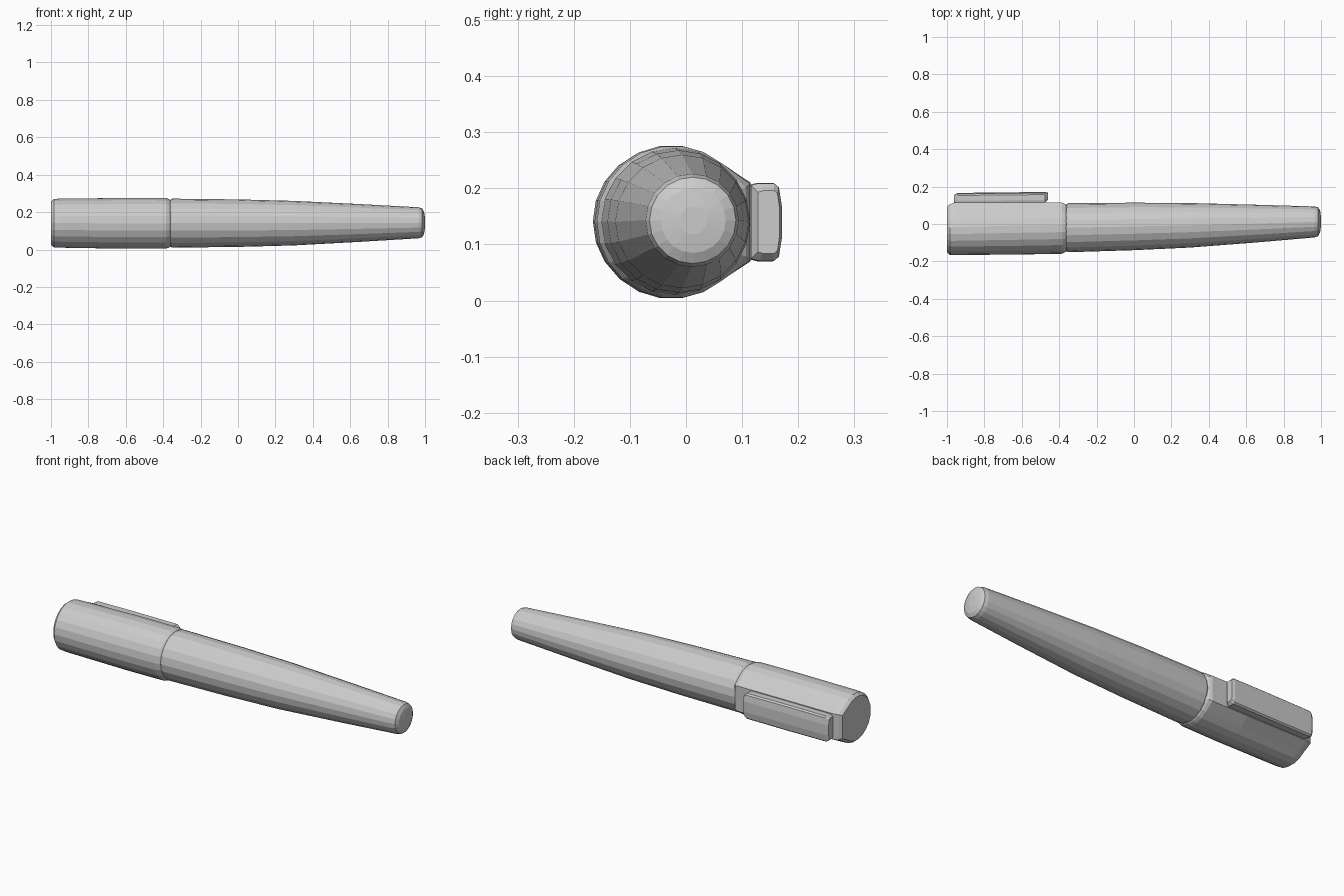
import bpy, bmesh
from math import cos, sin, radians, pi

if "Cube" in bpy.data.objects:
    bpy.data.objects.remove(bpy.data.objects["Cube"])


def loft(name, rings):
    """Skin a closed solid through rings of equal point count."""
    bm = bmesh.new()
    rows = [[bm.verts.new(p) for p in ring] for ring in rings]
    n = len(rows[0])
    for a, b in zip(rows, rows[1:]):
        for i in range(n):
            j = (i + 1) % n
            bm.faces.new((a[i], a[j], b[j], b[i]))
    bm.faces.new(rows[0])
    bm.faces.new(rows[-1])
    bmesh.ops.recalc_face_normals(bm, faces=bm.faces)
    me = bpy.data.meshes.new(name)
    bm.to_mesh(me)
    bm.free()
    ob = bpy.data.objects.new(name, me)
    bpy.context.collection.objects.link(ob)
    return ob


def circle(x, cy, cz, r, n=20):
    return [(x, cy + r * cos(2 * pi * i / n), cz + r * sin(2 * pi * i / n))
            for i in range(n)]


def cap_ring(x, cy, cz, r, flat_y, flat_h):
    """Round section with a flat on the +y side that carries the clip."""
    n = 17
    pts = []
    for i in range(n):
        a = radians(50 + 260 * i / (n - 1))
        pts.append((x, cy + r * cos(a), cz + r * sin(a)))
    return pts + [(x, flat_y, cz - flat_h), (x, flat_y, cz + flat_h)]


# Cap with chamfered ends
loft("cap", [
    cap_ring(-1.0, -0.034, 0.141, 0.117, 0.092, 0.062),
    cap_ring(-0.985, -0.035, 0.141, 0.130, 0.105, 0.068),
    cap_ring(-0.96, -0.034, 0.141, 0.132, 0.114, 0.070),
    cap_ring(-0.60, -0.026, 0.140, 0.137, 0.115, 0.070),
    cap_ring(-0.385, -0.023, 0.140, 0.136, 0.114, 0.068),
    cap_ring(-0.368, -0.021, 0.140, 0.130, 0.107, 0.062),
    cap_ring(-0.355, -0.020, 0.140, 0.120, 0.092, 0.055),
])

# Tapering barrel with a blunt tip
loft("barrel", [
    circle(-0.368, -0.020, 0.140, 0.122),
    circle(-0.352, -0.020, 0.141, 0.131),
    circle(0.0, -0.013, 0.141, 0.127),
    circle(0.30, -0.007, 0.141, 0.119),
    circle(0.65, 0.002, 0.142, 0.101),
    circle(0.965, 0.011, 0.143, 0.083),
    circle(0.985, 0.012, 0.143, 0.077),
    circle(0.995, 0.013, 0.143, 0.058),
    circle(1.0, 0.013, 0.143, 0.025),
])


def clip_ring(x, y0, y1, h):
    e = (y1 - y0) * 0.25
    half = [(y0, h * 0.95), (y0 + e, h), (y1 - e, h), (y1 - e * 0.4, h * 0.9),
            (y1, h * 0.4)]
    return ([(x, y, 0.14 + z) for y, z in half] +
            [(x, y, 0.14 - z) for y, z in reversed(half)])


# Pocket clip
loft("pocket_clip", [
    clip_ring(-0.962, 0.116, 0.155, 0.058),
    clip_ring(-0.945, 0.112, 0.166, 0.069),
    clip_ring(-0.70, 0.113, 0.169, 0.070),
    clip_ring(-0.475, 0.116, 0.171, 0.069),
    clip_ring(-0.46, 0.128, 0.167, 0.056),
])
